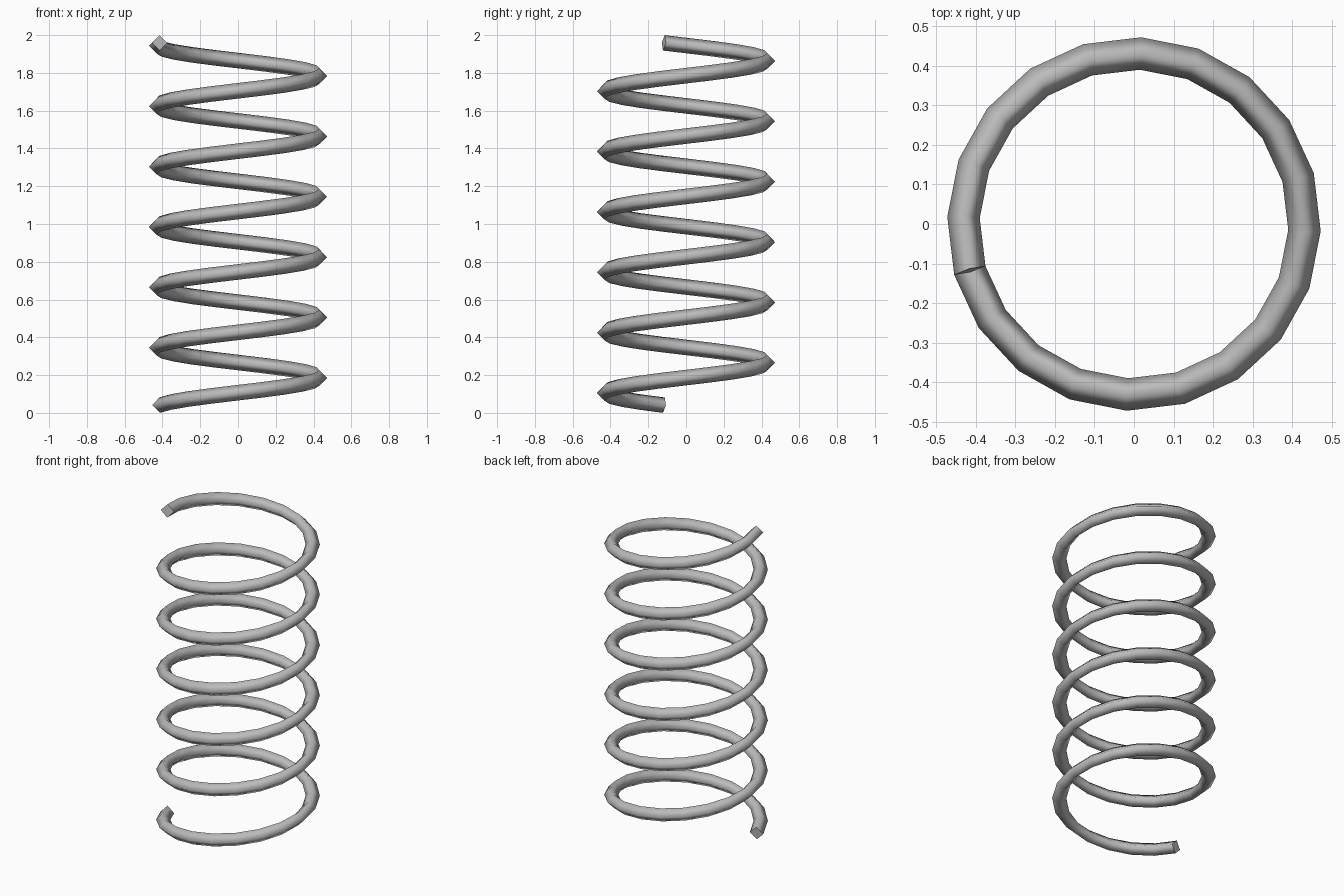
import bpy, bmesh
from math import sin, cos, pi, radians, atan
from mathutils import Vector

if "Cube" in bpy.data.objects:
    bpy.data.objects.remove(bpy.data.objects["Cube"], do_unlink=True)

TURNS, STEPS = 6, 20        # coils and segments per coil
RADIUS, WIRE = 0.431, 0.041  # coil radius and wire half-width
RISE = 2 - 2 * WIRE
START = radians(195.8)

# Grey metal
steel = bpy.data.materials.new("grey_steel")
steel.use_nodes = True
grey = (0.5, 0.5, 0.5, 1)
steel.diffuse_color = grey
steel.node_tree.nodes["Principled BSDF"].inputs["Base Color"].default_value = grey

# Diamond-section wire swept along a rising helix
bm = bmesh.new()
slope = atan(RISE / TURNS / (2 * pi * RADIUS))
rings = []
for i in range(TURNS * STEPS + 1):
    a = START + 2 * pi * i / STEPS
    out = Vector((cos(a), sin(a), 0))
    along = Vector((-sin(a), cos(a), 0))
    up = Vector((0, 0, cos(slope))) - along * sin(slope)
    centre = out * RADIUS + Vector((0, 0, WIRE + RISE * i / (TURNS * STEPS)))
    rings.append([bm.verts.new(centre + d * WIRE) for d in (out, up, -out, -up)])

for low, high in zip(rings, rings[1:]):
    for k in range(4):
        n = (k + 1) % 4
        bm.faces.new((low[k], low[n], high[n], high[k])).smooth = True

# Flat end caps with crisp rims
for ring in (rings[0], rings[-1]):
    cap = bm.faces.new(ring)
    for edge in cap.edges:
        edge.smooth = False

bmesh.ops.recalc_face_normals(bm, faces=bm.faces)
mesh = bpy.data.meshes.new("coil_spring")
bm.to_mesh(mesh)
bm.free()
mesh.materials.append(steel)
spring = bpy.data.objects.new("coil_spring", mesh)
bpy.context.collection.objects.link(spring)
